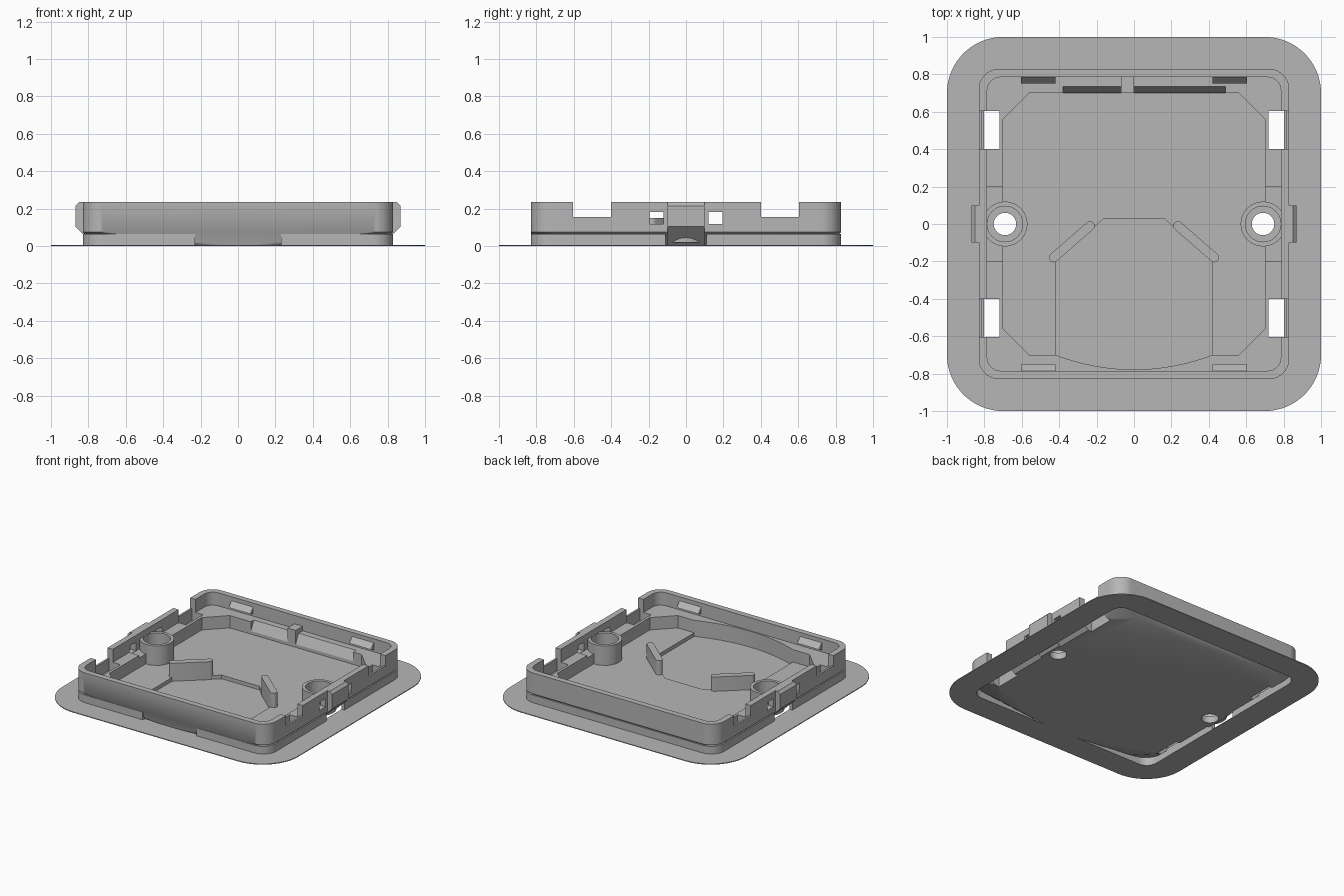
import bpy, bmesh, math
from mathutils import Vector

cube = bpy.data.objects.get("Cube")
if cube:
    bpy.data.objects.remove(cube, do_unlink=True)

grey = bpy.data.materials.new("plain_grey")
grey.use_nodes = True
grey.diffuse_color = (0.47, 0.47, 0.47, 1)
grey.node_tree.nodes["Principled BSDF"].inputs["Base Color"].default_value = (0.47, 0.47, 0.47, 1)


def finish(name, bm):
    bmesh.ops.recalc_face_normals(bm, faces=bm.faces)
    mesh = bpy.data.meshes.new(name)
    bm.to_mesh(mesh)
    bm.free()
    mesh.materials.append(grey)
    ob = bpy.data.objects.new(name, mesh)
    bpy.context.collection.objects.link(ob)
    return ob


def extrude(name, points, direction):
    """Closed outline of 3D points pushed along a direction."""
    bm = bmesh.new()
    face = bm.faces.new([bm.verts.new(p) for p in points])
    ext = bmesh.ops.extrude_face_region(bm, geom=[face])["geom"]
    verts = [g for g in ext if isinstance(g, bmesh.types.BMVert)]
    bmesh.ops.translate(bm, verts=verts, vec=direction)
    return finish(name, bm)


def prism(name, outline, z0, z1):
    return extrude(name, [(x, y, z0) for x, y in outline], (0, 0, z1 - z0))


def box(name, x0, x1, y0, y1, z0, z1):
    x0, x1 = sorted((x0, x1))
    y0, y1 = sorted((y0, y1))
    return prism(name, [(x0, y0), (x1, y0), (x1, y1), (x0, y1)], z0, z1)


def rounded(half, radius, steps=10):
    c = half - radius
    return [(sx * c + radius * math.cos(a), sy * c + radius * math.sin(a))
            for q, (sx, sy) in enumerate([(1, 1), (-1, 1), (-1, -1), (1, -1)])
            for a in [(q + i / steps) * math.pi / 2 for i in range(steps + 1)]]


def octagon(h, c):
    return [(h, -c), (h, c), (c, h), (-c, h), (-h, c), (-h, -c), (-c, -h), (c, -h)]


def disc(x, y, r, n=40):
    return [(x + r * math.cos(i * math.tau / n), y + r * math.sin(i * math.tau / n)) for i in range(n)]


def combine(target, tool, operation="DIFFERENCE"):
    mod = target.modifiers.new("cut", "BOOLEAN")
    mod.operation, mod.solver, mod.object = operation, "EXACT", tool
    bpy.context.view_layer.objects.active = target
    bpy.ops.object.modifier_apply(modifier=mod.name)
    bpy.data.objects.remove(tool, do_unlink=True)


def add(target, tool):
    combine(target, tool, "UNION")


def front_arc(half, side_y, mid_y, n=16):
    return [(half * t, mid_y + (side_y - mid_y) * t * t) for t in [i * 2 / n - 1 for i in range(n + 1)]]


# Tray body: octagonal base flaring out to the rounded wall
bm = bmesh.new()
for x, y in octagon(0.75, 0.59) + front_arc(0.42, -0.75, -0.81):
    bm.verts.new((x, y, 0))
for z in (0.075, 0.235):
    for x, y in rounded(0.83, 0.11):
        bm.verts.new((x, y, z))
hull = bmesh.ops.convex_hull(bm, input=bm.verts)
bmesh.ops.delete(bm, geom=list({g for g in hull["geom_interior"] + hull["geom_unused"]
                               if isinstance(g, bmesh.types.BMVert)}), context="VERTS")
bmesh.ops.dissolve_limit(bm, angle_limit=0.001, verts=bm.verts, edges=bm.edges)
tray = finish("tray", bm)

# Side catches with a sloped underside
for s in (-1, 1):
    profile = [(0.72, 0.0), (0.765, 0.0), (0.87, 0.105), (0.87, 0.215), (0.85, 0.235), (0.72, 0.235)]
    add(tray, extrude("side_catch", [(s * x, -0.1, z) for x, z in profile], (0, 0.2, 0)))

# Cavity above the ledge, main floor and sunken front pocket
combine(tray, prism("upper_cavity", rounded(0.785, 0.07), 0.135, 0.4))
combine(tray, prism("floor_cavity", octagon(0.7, 0.56), 0.04, 0.4))
pocket = front_arc(0.42, -0.7, -0.778) + [(0.42, -0.2), (0.16, 0.03), (-0.16, 0.03), (-0.42, -0.2)]
combine(tray, prism("pocket", pocket, 0.012, 0.4))

# Ramps on the back ledge and the divider between them
for x0, x1 in ((-0.38, -0.07), (0.0, 0.49)):
    wedge = [(x0, 0.65, 0.06), (x0, 0.698, 0.06), (x0, 0.738, 0.14), (x0, 0.738, 0.2), (x0, 0.65, 0.2)]
    combine(tray, extrude("ramp_cut", wedge, (x1 - x0, 0, 0)))
add(tray, box("divider", -0.07, 0.0, 0.7, 0.79, 0.03, 0.17))

# Lower channels beside the posts, wall notches and slots, small windows
for s in (-1, 1):
    combine(tray, box("channel", s * 0.65, s * 0.785, -0.2, 0.2, 0.115, 0.4))
    for t in (-1, 1):
        combine(tray, box("wall_notch", s * 0.69, s * 0.9, t * 0.4, t * 0.605, 0.155, 0.4))
        combine(tray, box("slot", s * 0.72, s * 0.815, t * 0.4, t * 0.605, -0.1, 0.4))
        combine(tray, box("window", s * 0.75, s * 0.9, t * 0.12, t * 0.195, 0.118, 0.182))

# Hollow screw posts
for s in (-1, 1):
    add(tray, prism("post", disc(s * 0.69, 0, 0.12), 0.02, 0.19))
    combine(tray, prism("post_bore", disc(s * 0.69, 0, 0.095), 0.05, 0.4))
    combine(tray, prism("screw_hole", disc(s * 0.69, 0, 0.06), -0.1, 0.2))

# Slanted round-ended ribs
for s in (-1, 1):
    a, b, r = Vector((s * 0.43, -0.18)), Vector((s * 0.235, -0.01)), 0.025
    heading = math.atan2(b.y - a.y, b.x - a.x)
    outline = []
    for centre, start in ((b, heading - math.pi / 2), (a, heading + math.pi / 2)):
        for i in range(9):
            ang = start + i * math.pi / 8
            outline.append((centre.x + r * math.cos(ang), centre.y + r * math.sin(ang)))
    add(tray, prism("rib", outline, 0.005, 0.15))

# Wedge clips inside the front and back walls
for t in (-1, 1):
    for x0 in (-0.605, 0.42):
        clip = [(x0, t * 0.8, 0.15), (x0, t * 0.785, 0.15), (x0, t * 0.75, 0.165),
                (x0, t * 0.785, 0.205), (x0, t * 0.8, 0.205)]
        add(tray, extrude("wall_clip", clip, (0.185, 0, 0)))

# Lower support ring, open at the sides and the front
ring = prism("support_ring", rounded(0.83, 0.11), 0.0, 0.065)
combine(ring, prism("ring_hole", rounded(0.803, 0.085), -0.1, 0.2))
combine(ring, box("side_gap", -1, 1, -0.11, 0.11, 0.004, 0.2))
combine(ring, box("front_gap", -0.23, 0.23, -1, -0.7, 0.004, 0.2))

# Thin flat brim
brim = prism("brim", rounded(1.0, 0.3, 16), 0.0, 0.006)
combine(brim, prism("brim_hole", rounded(0.82, 0.1), -0.1, 0.1))

for ob in (tray, ring, brim):
    bpy.ops.object.select_all(action="DESELECT")
    ob.select_set(True)
    bpy.context.view_layer.objects.active = ob
    bpy.ops.object.shade_smooth_by_angle(angle=math.radians(25))
